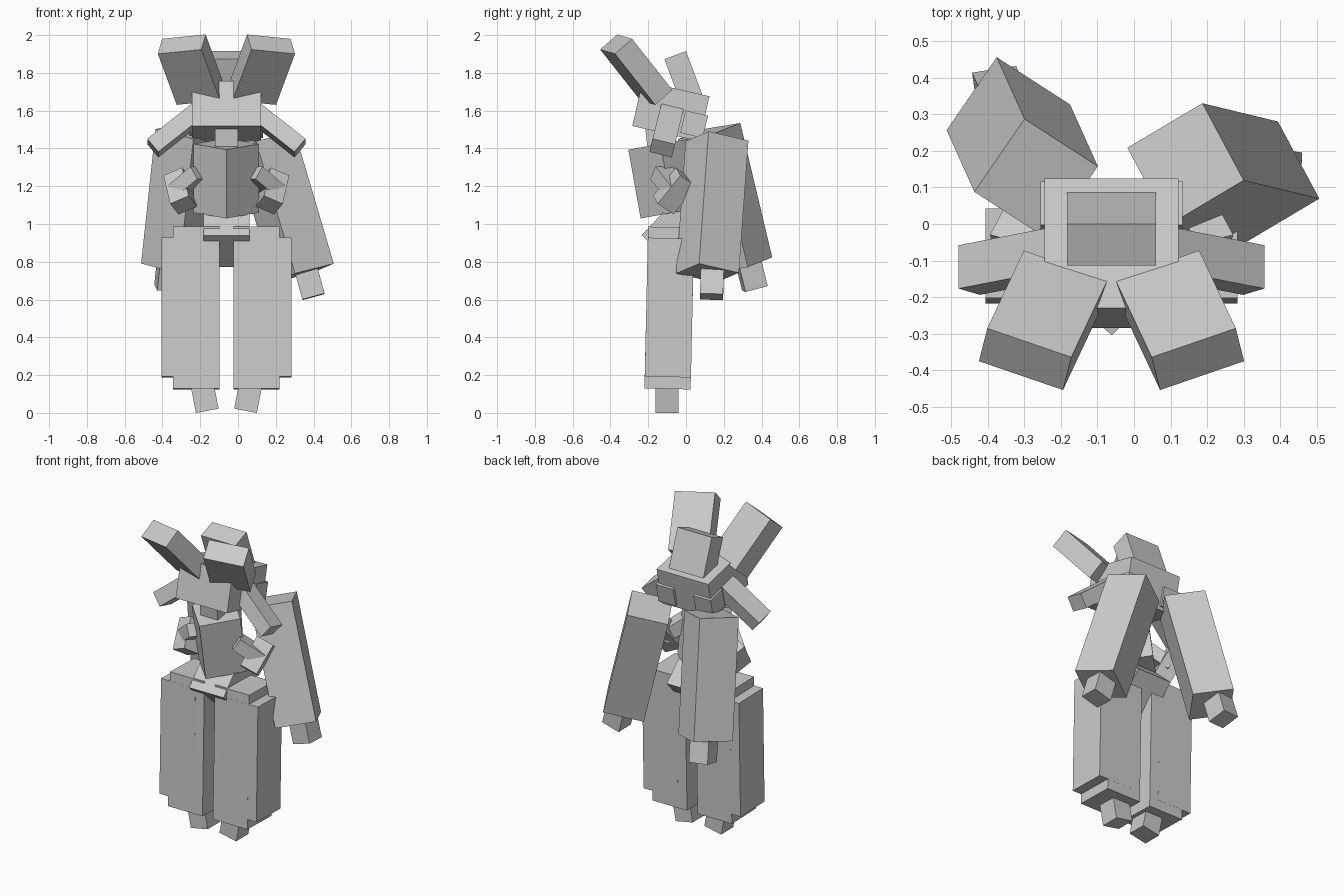
import bpy
from mathutils import Matrix, Vector

if "Cube" in bpy.data.objects:
    bpy.data.objects.remove(bpy.data.objects["Cube"])

MID = -0.0615   # symmetry plane of the body
PX = 0.1222     # width of a small block
BIG = 2 * PX    # width of a large block
X = (1, 0, 0)

grey = bpy.data.materials.new("plain_grey")
grey.use_nodes = True
tone = (0.6, 0.6, 0.6, 1)
grey.diffuse_color = tone
grey.node_tree.nodes["Principled BSDF"].inputs["Base Color"].default_value = tone


def block(name, start, end, width, depth, side=X):
    """Box running from start to end, its width measured along side."""
    a, b = Vector(start), Vector(end)
    w = (b - a).normalized()
    u = Vector(side)
    u = (u - w * u.dot(w)).normalized()
    v = w.cross(u)
    bpy.ops.mesh.primitive_cube_add(size=1)
    ob = bpy.context.object
    ob.name = name
    ob.data.name = name
    turn = Matrix((u, v, w)).transposed().to_4x4()
    scale = Matrix.Diagonal((width, depth, (b - a).length, 1))
    ob.data.transform(turn @ scale)
    ob.location = (a + b) / 2
    ob.data.materials.append(grey)
    return ob


def pair(name, start, end, width, depth, side=X):
    """Left block and its mirrored right twin."""
    block("left_" + name, start, end, width, depth, side)

    def flip(p):
        return (2 * MID - p[0], p[1], p[2])

    block("right_" + name, flip(start), flip(end), width, depth,
          (-side[0], side[1], side[2]))


# Head, with the tall block on top and the neck
block("head", (MID, -0.257, 1.638), (MID, 0.097, 1.557), 3 * PX, BIG)
block("head_top_block", (MID, 0.029, 1.664), (MID, -0.057, 1.894), BIG, PX)
block("neck", (MID, -0.14, 1.38), (MID, -0.16, 1.56), PX, PX)

# Upright ears, drooping side flaps and rear head blocks
pair("ear", (0.075, -0.157, 1.682), (0.175, -0.37, 1.952), BIG, PX, (0.232, 0.075, -0.018))
pair("side_flap", (0.045, -0.071, 1.625), (0.328, -0.126, 1.402), PX, 0.092, (0, -0.12, 0.03))
pair("rear_head_block", (0.072, 0.057, 1.587), (0.072, 0.029, 1.469), PX, PX)

# Torso set corner forward, and the tilted hips
block("torso", (MID, -0.135, 1.424), (MID, -0.07, 1.06), BIG, BIG, (1, 0.985, 0.17))
block("hips", (MID, -0.145, 0.857), (MID, 0.021, 1.035), BIG, BIG)

# Crossed blocks on each side of the chest
pair("chest_block_lower", (0.20, 0.0, 1.25), (0.165, -0.12, 1.10), 0.11, 0.11, (1, 0.2, -0.5))
pair("chest_block_upper", (0.08, -0.13, 1.27), (0.2, -0.05, 1.17), 0.08, 0.11, (0.4, 0.3, 1))

# Sleeves and hands, posed differently on each side
block("left_sleeve", (0.141, 0.164, 1.44), (0.348, 0.114, 0.74), BIG, BIG, (0.202, 0.12, 0.051))
block("left_hand", (0.36, 0.14, 0.76), (0.40, 0.135, 0.615), PX, PX, (1, 0, 0.3))
block("right_sleeve", (-0.268, 0.123, 1.492), (-0.344, 0.292, 0.781), BIG, BIG, (0.2, -0.129, -0.052))
block("right_hand", (-0.36, 0.33, 0.80), (-0.375, 0.365, 0.66), PX, PX, (0.98, 0.15, -0.07))

# Legs, each an inner and a shorter outer block, and feet
pair("inner_leg", (0.098, -0.098, 0.127), (0.098, -0.078, 0.983), BIG, BIG)
pair("outer_leg", (0.161, -0.096, 0.19), (0.161, -0.08, 0.925), BIG, BIG)
pair("foot", (0.078, -0.1, 0.21), (0.04, -0.1, 0.011), PX, PX)
